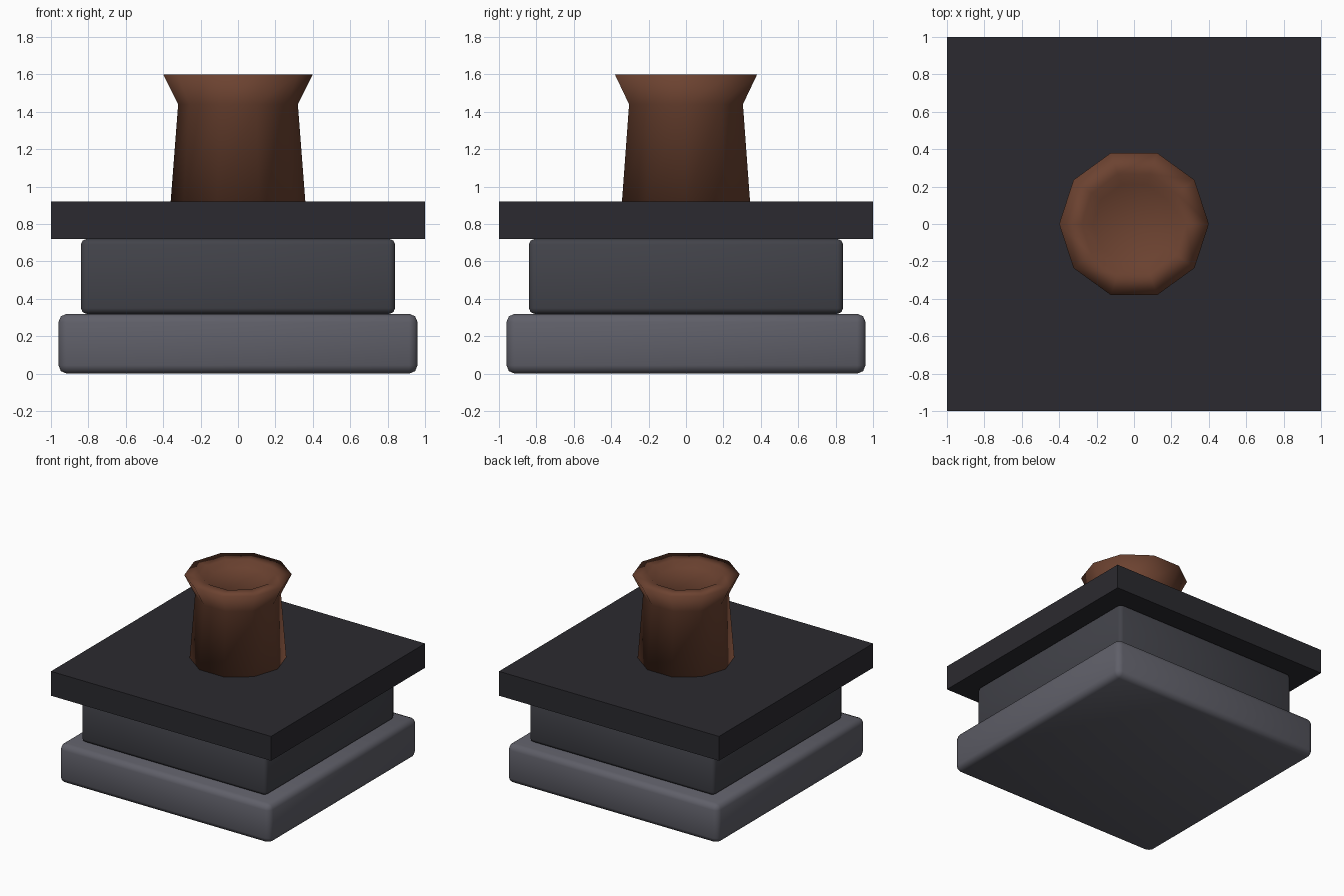
import bpy, bmesh, math

if "Cube" in bpy.data.objects:
    bpy.data.objects.remove(bpy.data.objects["Cube"])


def material(name, rgb):
    m = bpy.data.materials.new(name)
    m.diffuse_color = (*rgb, 1)
    m.use_nodes = True
    m.node_tree.nodes["Principled BSDF"].inputs["Base Color"].default_value = m.diffuse_color
    return m


def finish(name, bm, mat):
    bmesh.ops.recalc_face_normals(bm, faces=bm.faces)
    me = bpy.data.meshes.new(name)
    bm.to_mesh(me)
    bm.free()
    ob = bpy.data.objects.new(name, me)
    bpy.context.collection.objects.link(ob)
    me.materials.append(mat)
    return ob


def block(name, half, z0, z1, mat, bevel=0.0):
    bm = bmesh.new()
    bmesh.ops.create_cube(bm, size=1)
    for v in bm.verts:
        v.co = (v.co.x * 2 * half, v.co.y * 2 * half, z0 + (v.co.z + 0.5) * (z1 - z0))
    if bevel:
        bmesh.ops.bevel(bm, geom=bm.edges[:], offset=bevel, segments=2,
                        profile=0.5, affect='EDGES')
        for f in bm.faces:
            f.smooth = True
    return finish(name, bm, mat)


def lathe(name, profile, sides, mat):
    bm = bmesh.new()
    rings = [[bm.verts.new((r * math.cos(2 * math.pi * i / sides),
                            r * math.sin(2 * math.pi * i / sides), z))
              for i in range(sides)] for r, z in profile]
    for a, b in zip(rings, rings[1:]):
        for i in range(sides):
            j = (i + 1) % sides
            bm.faces.new((a[i], a[j], b[j], b[i]))
    bm.faces.new(rings[0])
    bm.faces.new(rings[-1])
    for f in bm.faces:
        f.smooth = True
    return finish(name, bm, mat)


# Stacked stone courses and cap slab
block("lower_course", 0.96, 0.0, 0.32, material("light_stone", (0.115, 0.115, 0.14)), 0.045)
block("upper_course", 0.84, 0.32, 0.72, material("dark_stone", (0.055, 0.056, 0.068)), 0.03)
block("cap_slab", 1.0, 0.72, 0.92, material("slate", (0.024, 0.023, 0.029)))

# Ten-sided clay pot with flared rim and shallow recess
lathe("clay_pot", [(0.36, 0.92), (0.32, 1.44), (0.40, 1.60), (0.28, 1.60), (0.22, 1.56)],
      10, material("clay", (0.15, 0.055, 0.03)))
